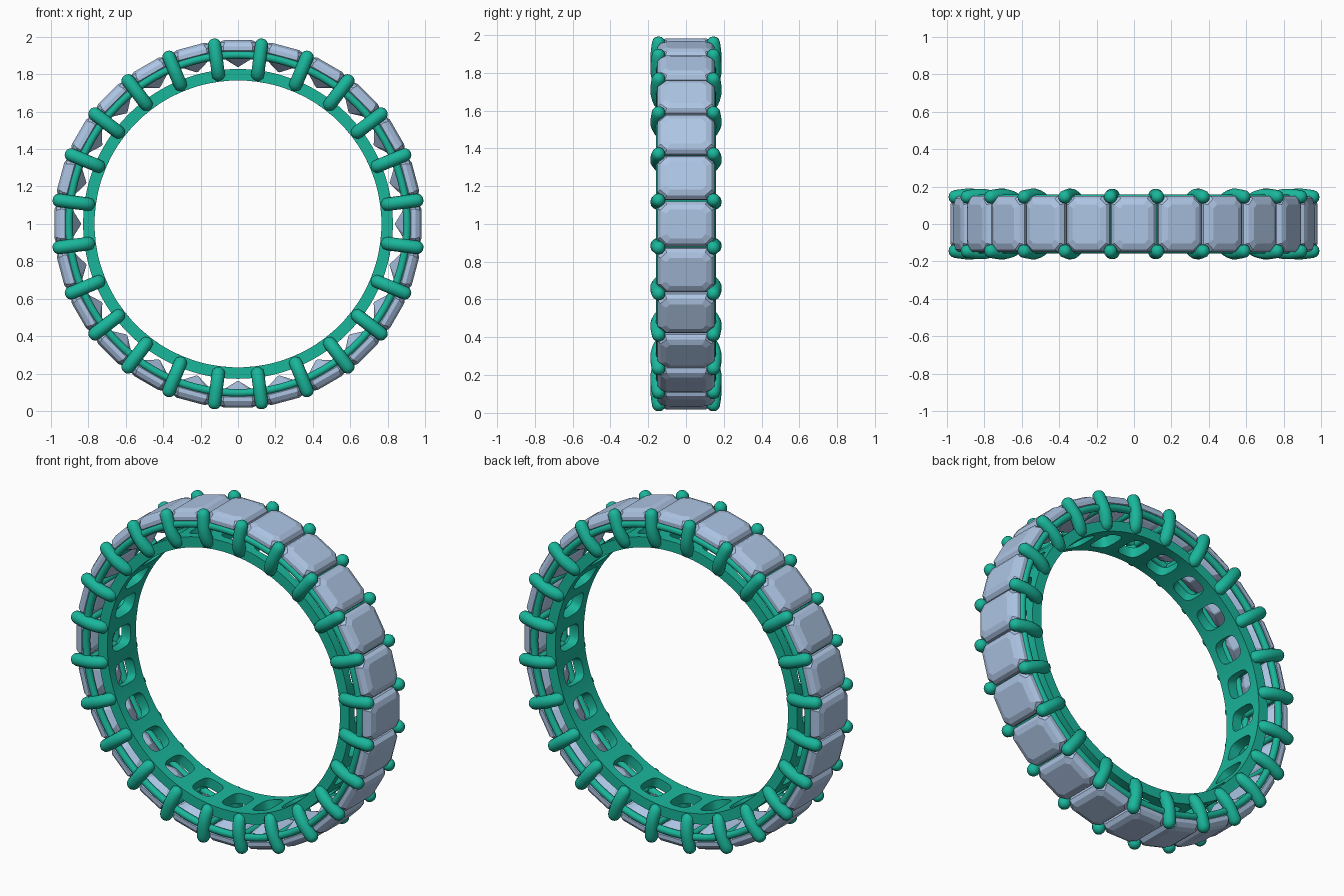
import bpy, bmesh
from math import sin, cos, pi, radians

if "Cube" in bpy.data.objects:
    bpy.data.objects.remove(bpy.data.objects["Cube"])

N = 24                      # stones round the ring
STEP = 2 * pi / N


def material(name, rgb):
    m = bpy.data.materials.new(name)
    m.diffuse_color = (*rgb, 1)
    m.use_nodes = True
    m.node_tree.nodes["Principled BSDF"].inputs["Base Color"].default_value = m.diffuse_color
    return m


metal = material("green_metal", (0.01, 0.47, 0.33))
stone = material("pale_blue_stone", (0.42, 0.56, 0.78))


def polar(r, a, y, t=0.0):
    """Point at radius r, angle a from the top, offset t along the tangent."""
    return (r * sin(a) + t * cos(a), y, 1 + r * cos(a) - t * sin(a))


def finish(obj, mat, angle=None):
    obj.data.materials.append(mat)
    if angle:
        bpy.ops.object.select_all(action='DESELECT')
        obj.select_set(True)
        bpy.context.view_layer.objects.active = obj
        bpy.ops.object.shade_smooth_by_angle(angle=radians(angle))


def mesh_object(name, bm, mat, angle=None):
    bmesh.ops.remove_doubles(bm, verts=bm.verts, dist=1e-5)
    bmesh.ops.recalc_face_normals(bm, faces=bm.faces)
    me = bpy.data.meshes.new(name)
    bm.to_mesh(me)
    bm.free()
    obj = bpy.data.objects.new(name, me)
    bpy.context.collection.objects.link(obj)
    finish(obj, mat, angle)


def tubes(name, paths, depth):
    """Paths are lists of (position, radius factor)."""
    cu = bpy.data.curves.new(name, 'CURVE')
    cu.dimensions = '3D'
    cu.bevel_depth = depth
    cu.bevel_resolution = 4
    cu.use_fill_caps = True
    for path in paths:
        sp = cu.splines.new('POLY')
        sp.points.add(len(path) - 1)
        for p, (co, rad) in zip(sp.points, path):
            p.co = (*co, 1)
            p.radius = rad
    obj = bpy.data.objects.new(name, cu)
    bpy.context.collection.objects.link(obj)
    bpy.ops.object.select_all(action='DESELECT')
    obj.select_set(True)
    bpy.context.view_layer.objects.active = obj
    bpy.ops.object.convert(target='MESH')
    finish(bpy.context.object, metal, 50)


# Step-cut stones: stacked octagons (half tangent, half y, corner cut, radius)
levels = [(0.076, 0.105, 0.022, 0.982), (0.104, 0.135, 0.032, 0.970),
          (0.119, 0.150, 0.040, 0.948), (0.118, 0.150, 0.040, 0.926),
          (0.078, 0.105, 0.026, 0.886), (0.004, 0.035, 0.002, 0.840)]
bm = bmesh.new()
for i in range(N):
    loops = []
    for w, h, c, r in levels:
        outline = [(w, h - c), (w - c, h), (c - w, h), (-w, h - c),
                   (-w, c - h), (c - w, -h), (w - c, -h), (w, c - h)]
        loops.append([bm.verts.new(polar(r, i * STEP, y, t)) for t, y in outline])
    for a, b in zip(loops, loops[1:]):
        for k in range(8):
            bm.faces.new((a[k], a[(k + 1) % 8], b[(k + 1) % 8], b[k]))
    bm.faces.new(loops[0])
    bm.faces.new(loops[-1])
mesh_object("stones", bm, stone)

# Inner band: one cell per stone with a rounded window
R_IN, R_OUT, HALF_Y = 0.767, 0.828, 0.135
HA = STEP / 2
M = 24


def power(v, e):
    return (1 if v >= 0 else -1) * abs(v) ** e


bm = bmesh.new()
for i in range(N):
    rings = {}
    for r in (R_IN, R_OUT):
        outer, hole = [], []
        for k in range(M):
            q = 2 * pi * k / M
            s = 1 / max(abs(cos(q)), abs(sin(q)))
            outer.append(bm.verts.new(polar(r, i * STEP + HA * s * cos(q), HALF_Y * s * sin(q))))
            hole.append(bm.verts.new(polar(r, i * STEP + HA * 0.66 * power(cos(q), 0.6),
                                           0.085 * power(sin(q), 0.6))))
        rings[r] = (outer, hole)
    (o1, h1), (o2, h2) = rings[R_IN], rings[R_OUT]
    for k in range(M):
        n = (k + 1) % M
        bm.faces.new((o1[k], o1[n], h1[n], h1[k]))
        bm.faces.new((o2[k], h2[k], h2[n], o2[n]))
        bm.faces.new((h1[k], h1[n], h2[n], h2[k]))
        mid = 2 * pi * (k + 0.5) / M
        if abs(sin(mid)) > abs(cos(mid)):       # side walls only
            bm.faces.new((o1[k], o2[k], o2[n], o1[n]))
mesh_object("inner_band", bm, metal, 35)

# Prongs: bowed bars with round ends, front and back, between the stones
profile = [(0.783, 0.118, 0.6), (0.795, 0.126, 0.95), (0.815, 0.138, 1), (0.84, 0.147, 1),
           (0.87, 0.153, 1), (0.905, 0.153, 1), (0.94, 0.149, 1), (0.966, 0.145, 1),
           (0.980, 0.143, 0.9), (0.990, 0.142, 0.7), (0.997, 0.141, 0.4), (0.999, 0.141, 0.05)]
tubes("prongs", [[(polar(r, (i + 0.5) * STEP, s * y), f) for r, y, f in profile]
                 for i in range(N) for s in (-1, 1)], 0.036)

# Cross bars joining the rails between the stones
tubes("cross_bars", [[(polar(0.903, (i + 0.5) * STEP, y), 1) for y in (-0.14, 0.14)]
                     for i in range(N)], 0.018)

# Gallery rails under the stone edges
for name, y in (("front_rail", -0.137), ("back_rail", 0.137)):
    bpy.ops.mesh.primitive_torus_add(major_radius=0.904, minor_radius=0.021, major_segments=96,
                                     minor_segments=12, location=(0, y, 1), rotation=(pi / 2, 0, 0))
    rail = bpy.context.object
    rail.name = name
    finish(rail, metal, 50)
